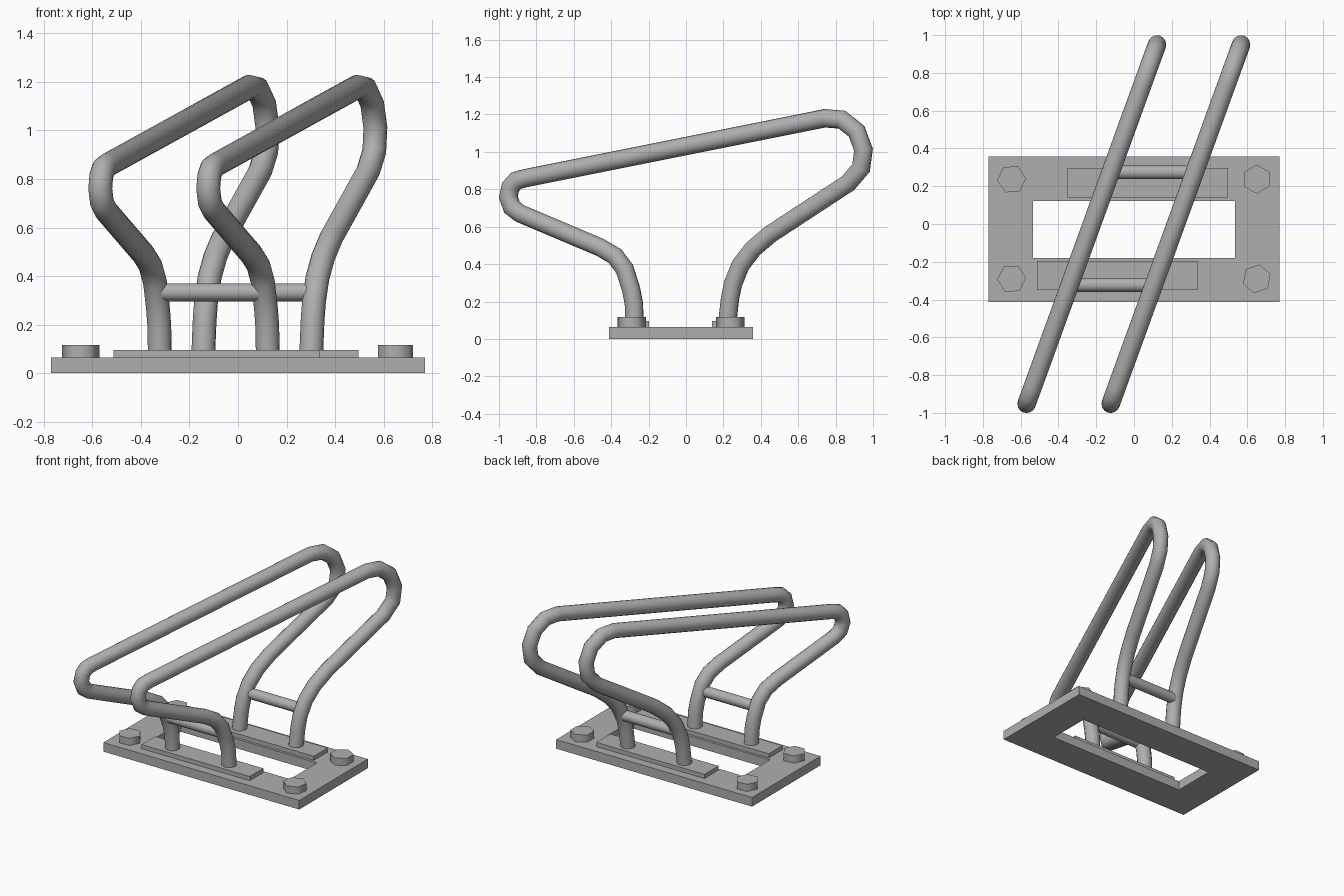
import bpy, bmesh
from math import sin, cos, pi, radians
from mathutils import Vector, Matrix

if "Cube" in bpy.data.objects:
    bpy.data.objects.remove(bpy.data.objects["Cube"])

# Dark grey metal shared by all parts
metal = bpy.data.materials.new("dark_grey_metal")
metal.diffuse_color = (0.43, 0.43, 0.43, 1)
metal.use_nodes = True
metal.node_tree.nodes["Principled BSDF"].inputs["Base Color"].default_value = metal.diffuse_color


def finish(name, bm, smooth=False):
    bmesh.ops.recalc_face_normals(bm, faces=bm.faces)
    me = bpy.data.meshes.new(name)
    bm.to_mesh(me)
    bm.free()
    me.materials.append(metal)
    ob = bpy.data.objects.new(name, me)
    bpy.context.collection.objects.link(ob)
    if smooth:
        bpy.ops.object.select_all(action='DESELECT')
        ob.select_set(True)
        bpy.context.view_layer.objects.active = ob
        bpy.ops.object.shade_smooth_by_angle(angle=radians(65))
    return ob


def box(name, x0, x1, y0, y1, z0, z1):
    bm = bmesh.new()
    bmesh.ops.create_cube(bm, size=1, matrix=Matrix.Translation(
        ((x0 + x1) / 2, (y0 + y1) / 2, (z0 + z1) / 2))
        @ Matrix.Diagonal((x1 - x0, y1 - y0, z1 - z0, 1)))
    return finish(name, bm)


def tube(name, pts, side, r, n=16):
    """Mitred sweep of a circle along a planar path; side is the plane's normal."""
    bm = bmesh.new()
    pts = [Vector(p) for p in pts]
    rings = []
    for i, p in enumerate(pts):
        a = (p - pts[max(i - 1, 0)]).normalized()
        b = (pts[min(i + 1, len(pts) - 1)] - p).normalized()
        t = (a + b).normalized()
        k = 1 / max(t.dot(a), t.dot(b))
        nrm = side.cross(t) * k
        rings.append([bm.verts.new(p + r * (cos(2 * pi * j / n) * nrm
                                            + sin(2 * pi * j / n) * side)) for j in range(n)])
    for A, B in zip(rings, rings[1:]):
        for j in range(n):
            bm.faces.new((A[j], A[j - 1], B[j - 1], B[j]))
    bm.faces.new(rings[0])
    bm.faces.new(rings[-1])
    return finish(name, bm, True)


# Base plate: rectangular frame with an open window
def rect(bm, x0, x1, y0, y1, z):
    return [bm.verts.new((x, y, z)) for x, y in ((x0, y0), (x1, y0), (x1, y1), (x0, y1))]


bm = bmesh.new()
T = 0.065
outer, inner = (-0.77, 0.77, -0.412, 0.358), (-0.535, 0.535, -0.18, 0.122)
loops = [rect(bm, *outer, 0), rect(bm, *outer, T), rect(bm, *inner, T), rect(bm, *inner, 0)]
for i in range(4):
    A, B = loops[i], loops[(i + 1) % 4]
    for j in range(4):
        bm.faces.new((A[j - 1], A[j], B[j], B[j - 1]))
finish("base_plate", bm)

# Mounting pads under the legs
box("front_pad", -0.513, 0.337, -0.349, -0.197, T - 0.01, 0.095)
box("back_pad", -0.353, 0.497, 0.14, 0.297, T - 0.01, 0.095)

# Hexagonal bolt heads, each turned a little differently
for name, x, y, turn in (("back_left", -0.648, 0.237, 35), ("back_right", 0.65, 0.237, 0),
                         ("front_left", -0.648, -0.29, 33), ("front_right", 0.65, -0.29, -10)):
    bm = bmesh.new()
    bmesh.ops.create_cone(bm, cap_ends=True, segments=6, radius1=0.077, radius2=0.077, depth=0.06,
                          matrix=Matrix.Translation((x, y, 0.086))
                          @ Matrix.Rotation(radians(turn), 4, 'Z'))
    finish("bolt_" + name, bm, True)

# Two bent tube loops, slanted across the base (path in y, z)
SLANT = 0.363
path = [(-0.274, 0.08), (-0.279, 0.19), (-0.294, 0.267), (-0.328, 0.374), (-0.38, 0.443),
        (-0.46, 0.49), (-0.888, 0.671), (-0.93, 0.703), (-0.95, 0.759), (-0.938, 0.813),
        (-0.909, 0.845), (-0.866, 0.858), (0.743, 1.18), (0.834, 1.172), (0.912, 1.11),
        (0.949, 1.011), (0.936, 0.914), (0.866, 0.832), (0.449, 0.559), (0.356, 0.479),
        (0.291, 0.393), (0.251, 0.294), (0.235, 0.214), (0.22, 0.08)]
side = Vector((1, -SLANT, 0)).normalized()
OFFSETS = (-0.223, 0.222)
for name, off in zip(("left_loop", "right_loop"), OFFSETS):
    tube(name, [(SLANT * y + off, y, z) for y, z in path], side, 0.049)

# Cross bars joining the loops
for name, y in (("front_crossbar", -0.323), ("back_crossbar", 0.274)):
    tube(name, [(SLANT * y + o, y, 0.333) for o in OFFSETS], Vector((0, 0, 1)), 0.037)
